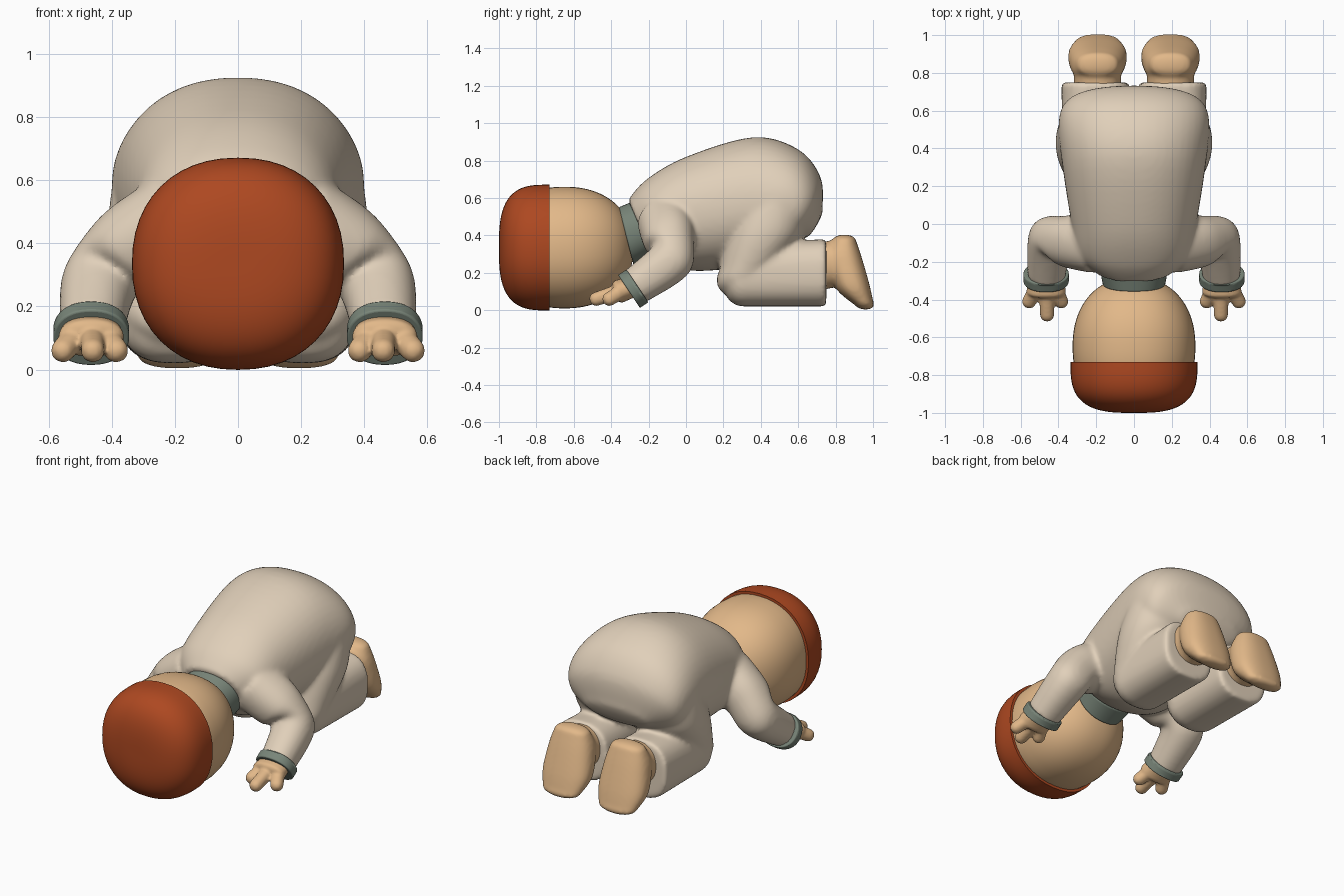
import bpy, bmesh, math
from mathutils import Vector

if "Cube" in bpy.data.objects:
    bpy.data.objects.remove(bpy.data.objects["Cube"])


def material(name, *rgb):
    mat = bpy.data.materials.new(name)
    mat.use_nodes = True
    mat.diffuse_color = (*rgb, 1)
    shader = next(n for n in mat.node_tree.nodes if n.type == "BSDF_PRINCIPLED")
    shader.inputs["Base Color"].default_value = mat.diffuse_color
    shader.inputs["Roughness"].default_value = .8
    return mat


CLOTH = material("beige cloth", .75, .63, .49)
SKIN = material("tan skin", .76, .48, .25)
HAIR = material("rust hair", .42, .065, .015)
TRIM = material("grey green trim", .19, .235, .19)
SIDEWAYS = Vector((1, 0, 0))
HEAD_HEIGHT = .335
LEG, FOOT, WRIST = .205, .193, .465


def slices(x, *rows):
    """Sections spanning two side-on points (y, z, y, z) with a half width."""
    sections = []
    for y_top, z_top, y_low, z_low, width in rows:
        top, low = Vector((x, y_top, z_top)), Vector((x, y_low, z_low))
        sections.append(((top + low) / 2, SIDEWAYS * width, (top - low) / 2))
    return sections


def path(*rows, flat=1):
    """Sections square to a path of points, each with a radius."""
    points = [Vector(row[:-1]) for row in rows]
    sections = []
    for i, row in enumerate(rows):
        before, after = points[max(i - 1, 0)], points[min(i + 1, len(rows) - 1)]
        along = (after - before).normalized()
        up = along.cross(SIDEWAYS).normalized()
        sections.append((points[i], up.cross(along) * row[-1], up * row[-1] * flat))
    return sections


def dome(y, length, radius, power, start, end, count=40):
    """Sections of a superellipsoid along y, cut between two fractions."""
    sections = []
    for i in range(count + 1):
        # Cosine spacing crowds the sections towards the ends
        t = start + (end - start) * (1 - math.cos(math.pi * i / count)) / 2
        r = radius * max(1 - abs(t) ** power, .0001) ** (1 / power)
        sections.append((Vector((0, y + t * length, HEAD_HEIGHT)),
                         SIDEWAYS * r, Vector((0, 0, r))))
    return sections


def catmull(a, b, c, d, t):
    return (b * 2 + (c - a) * t + (a * 2 - b * 5 + c * 4 - d) * t ** 2
            + (b * 3 - a - c * 3 + d) * t ** 3) / 2


def refine(sections, steps=6):
    """Smooth curve through the sections."""
    last = len(sections) - 1
    dense = []
    for i in range(last):
        near = [sections[min(max(k, 0), last)] for k in range(i - 1, i + 3)]
        for step in range(steps):
            dense.append([catmull(*parts, step / steps) for parts in zip(*near)])
    return dense + [sections[last]]


def rounded(sections, bulge, steps=5):
    """Add a rounded cap beyond the last section."""
    (before, *_), (centre, u, v) = sections[-2:]
    along = (centre - before).normalized() * bulge
    cap = []
    for step in range(1, steps):
        a = math.pi / 2 * step / steps
        cap.append((centre + along * math.sin(a), u * math.cos(a), v * math.cos(a)))
    return sections + cap


def loft(bm, sections, side=1, power=2.2, head=0, tail=0, count=48):
    """Closed skin over the sections; side -1 mirrors it."""
    dense = refine(sections)
    if tail:
        dense = rounded(dense, tail)
    if head:
        dense = rounded(dense[::-1], head)
    rings = []
    for centre, u, v in dense:
        ring = []
        for k in range(count):
            a = math.tau * k / count
            c, s = math.cos(a), math.sin(a)
            p = centre + u * math.copysign(abs(c) ** (2 / power), c) \
                + v * math.copysign(abs(s) ** (2 / power), s)
            ring.append(bm.verts.new((p.x * side, p.y, p.z)))
        rings.append(ring)
    for ring, following in zip(rings, rings[1:]):
        for k in range(count):
            n = (k + 1) % count
            bm.faces.new((ring[k], ring[n], following[n], following[k]))
    bm.faces.new(rings[0])
    bm.faces.new(rings[-1])


def finish(name, bm, mat, voxel=0, relax=5, bevel=0):
    """Turn lofts into an object, fused together or with softened rims."""
    bmesh.ops.recalc_face_normals(bm, faces=bm.faces)
    mesh = bpy.data.meshes.new(name)
    bm.to_mesh(mesh)
    bm.free()
    mesh.materials.append(mat)
    ob = bpy.data.objects.new(name, mesh)
    bpy.context.collection.objects.link(ob)
    bpy.ops.object.select_all(action="DESELECT")
    ob.select_set(True)
    bpy.context.view_layer.objects.active = ob
    if bevel:
        rim = ob.modifiers.new("rim", "BEVEL")
        rim.width = bevel
        rim.segments = 3
        rim.limit_method = "ANGLE"
        rim.angle_limit = math.radians(50)
    if voxel:
        bpy.ops.object.shade_smooth()
        fuse = ob.modifiers.new("fuse", "REMESH")
        fuse.mode = "VOXEL"
        fuse.voxel_size = voxel
        fuse.use_smooth_shade = True
        soften = ob.modifiers.new("soften", "SMOOTH")
        soften.factor = .5
        soften.iterations = relax
    else:
        bpy.ops.object.shade_smooth_by_angle(angle=math.radians(40))


# Head, lying face down, with the hair capping its crown
bm = bmesh.new()
loft(bm, dome(-.65, .37, .325, 2.2, -.3, 1))
finish("head", bm, SKIN)

bm = bmesh.new()
loft(bm, dome(-.74, .26, .336, 3, -1, .04))
finish("hair", bm, HAIR, bevel=.01)

# Collar
bm = bmesh.new()
loft(bm, slices(0, (-.36, .55, -.28, .24, .165), (-.3, .575, -.18, .29, .18)))
finish("collar", bm, TRIM, bevel=.015)

# Suit: torso, sleeves, thighs and shins fused into one garment
bm = bmesh.new()
loft(bm, slices(0, (-.31, .59, -.18, .29, .2), (-.21, .7, -.08, .24, .3),
                (0, .82, .05, .21, .335), (.36, .925, .27, .23, .38),
                (.6, .86, .45, .3, .4), (.72, .71, .55, .34, .36),
                (.73, .54, .64, .39, .22)), tail=.02)
for side in (1, -1):
    loft(bm, path((.2, -.11, .47, .15), (.36, -.09, .37, .135),
                  (.44, -.08, .27, .12), (WRIST, -.28, .12, .1)), side)
    loft(bm, slices(LEG, (.32, .62, .66, .6, .19), (.23, .42, .62, .4, .21),
                    (.18, .22, .48, .22, .18)), side, tail=.16)
    loft(bm, slices(LEG, (.3, .36, .3, .02, .17), (.75, .38, .75, .02, .18)),
         side, power=2.6, head=.115)
finish("suit", bm, CLOTH, voxel=.013, relax=12)

for side, label in ((1, "left"), (-1, "right")):
    # Cuff around the wrist
    bm = bmesh.new()
    loft(bm, path((WRIST, -.26, .13, .12), (WRIST, -.305, .1, .12), flat=.88), side)
    finish(label + "_cuff", bm, TRIM, bevel=.012)

    # Hand: flat palm with three stubby, spreading fingers
    bm = bmesh.new()
    loft(bm, path((WRIST, -.27, .13, .09), (WRIST, -.36, .1, .105), flat=.6),
         side, tail=.03)
    for x, reach in ((.385, .41), (.46, .48), (.555, .41)):
        root = (x + WRIST) / 2
        loft(bm, path((root, -.33, .11, .04), (x, -reach, .06, .037)), side, tail=.037)
    finish(label + "_hand", bm, SKIN, voxel=.008, relax=4)

    # Foot: heel up, toes on the ground, with an ankle into the trouser leg
    bm = bmesh.new()
    loft(bm, slices(FOOT, (.78, .37, .91, .37, .11), (.75, .28, .94, .28, .14),
                    (.8, .12, .98, .14, .155), (.9, .03, 1, .05, .125)),
         side, power=2.4, head=.035, tail=.045)
    loft(bm, slices(FOOT, (.68, .36, .68, .1, .125), (.84, .38, .84, .13, .125)), side)
    finish(label + "_foot", bm, SKIN, voxel=.011, relax=8)
